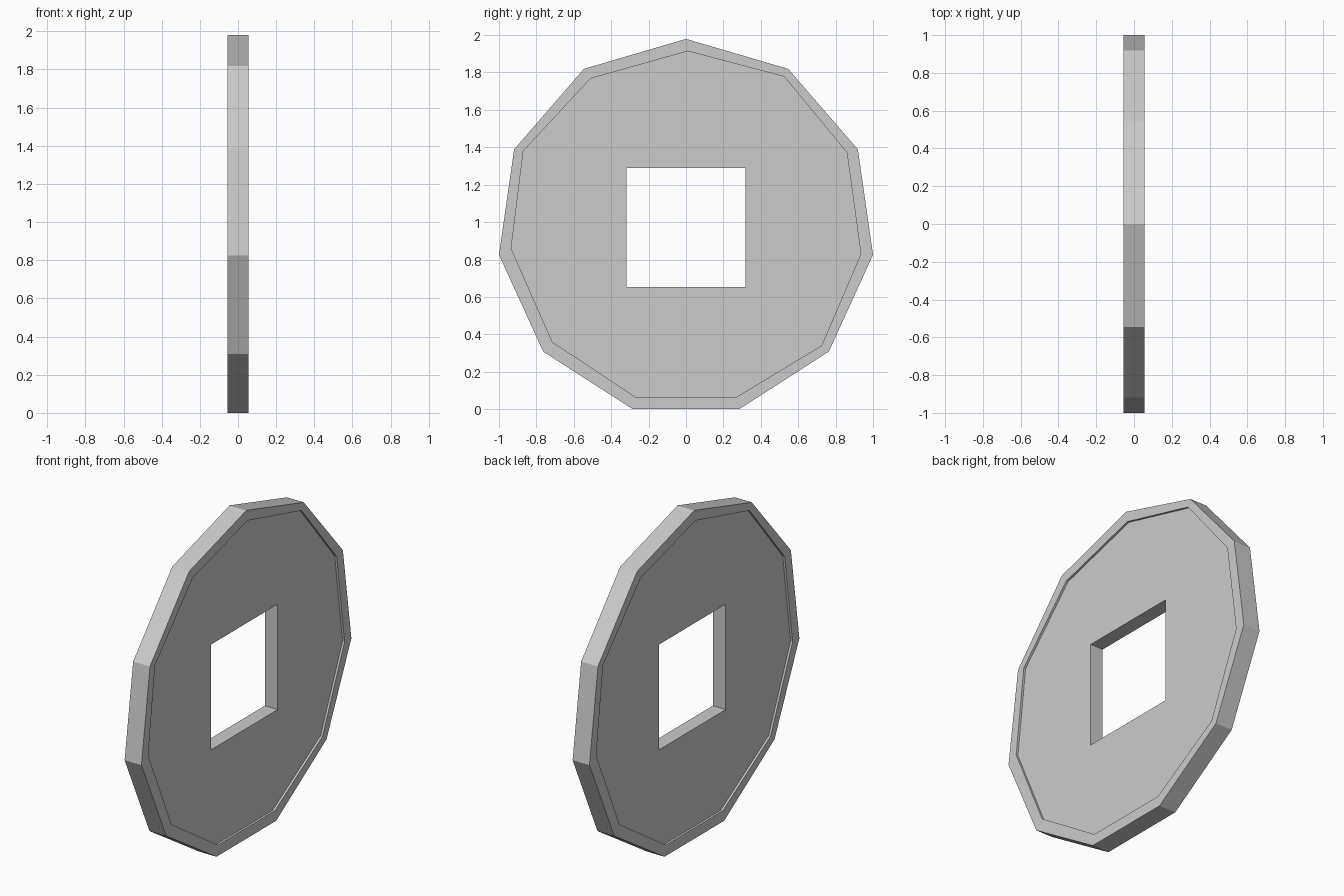
import bpy, bmesh, math

if "Cube" in bpy.data.objects:
    bpy.data.objects.remove(bpy.data.objects["Cube"])

SIDES = 11
HALF = 0.056              # half thickness
RECESS = 0.013            # depth of the sunken faces
R = 1 / math.cos(math.pi / (2 * SIDES))
CZ = R * math.cos(math.pi / SIDES)
HOLE = 0.317

# Outer outline and the slightly uneven inner rim line, as (y, z), point at top
outer = [(R * math.sin(2 * math.pi * i / SIDES),
          CZ + R * math.cos(2 * math.pi * i / SIDES)) for i in range(SIDES)]
inner = [(0.01, 1.914), (0.525, 1.778), (0.86, 1.372), (0.935, 0.83),
         (0.725, 0.34), (0.27, 0.065), (-0.27, 0.065), (-0.715, 0.36),
         (-0.935, 0.86), (-0.87, 1.38), (-0.51, 1.768)]

bm = bmesh.new()


def ring(points, x, s):
    return [bm.verts.new((s * x, s * y, z)) for y, z in points]


def bridge(a, b):
    for i in range(SIDES):
        j = (i + 1) % SIDES
        bm.faces.new((a[i], a[j], b[j], b[i]))


# Each face: flat rim, small step, sunken field; the back is the front turned half round
rims = []
for s in (1, -1):
    rim = ring(outer, HALF, s)
    lip = ring(inner, HALF, s)
    floor = ring(inner, HALF - RECESS, s)
    bridge(rim, lip)
    bridge(lip, floor)
    bm.faces.new(floor)
    rims.append(rim)

# Outer edge: match the turned back ring to the front ring
back = [rims[1][-i % SIDES] for i in range(SIDES)]
bridge(rims[0], back)
bmesh.ops.recalc_face_normals(bm, faces=bm.faces)
mesh = bpy.data.meshes.new("coin_disc")
bm.to_mesh(mesh)
bm.free()
coin = bpy.data.objects.new("coin_disc", mesh)
bpy.context.collection.objects.link(coin)

# Square hole
bpy.ops.mesh.primitive_cube_add(size=2, location=(0, 0, CZ + 0.002))
cutter = bpy.context.object
cutter.name = "hole_cutter"
cutter.scale = (0.3, HOLE, HOLE)
cutter.hide_render = True
cutter.display_type = 'WIRE'
cut = coin.modifiers.new("square_hole", 'BOOLEAN')
cut.operation = 'DIFFERENCE'
cut.solver = 'EXACT'
cut.object = cutter
